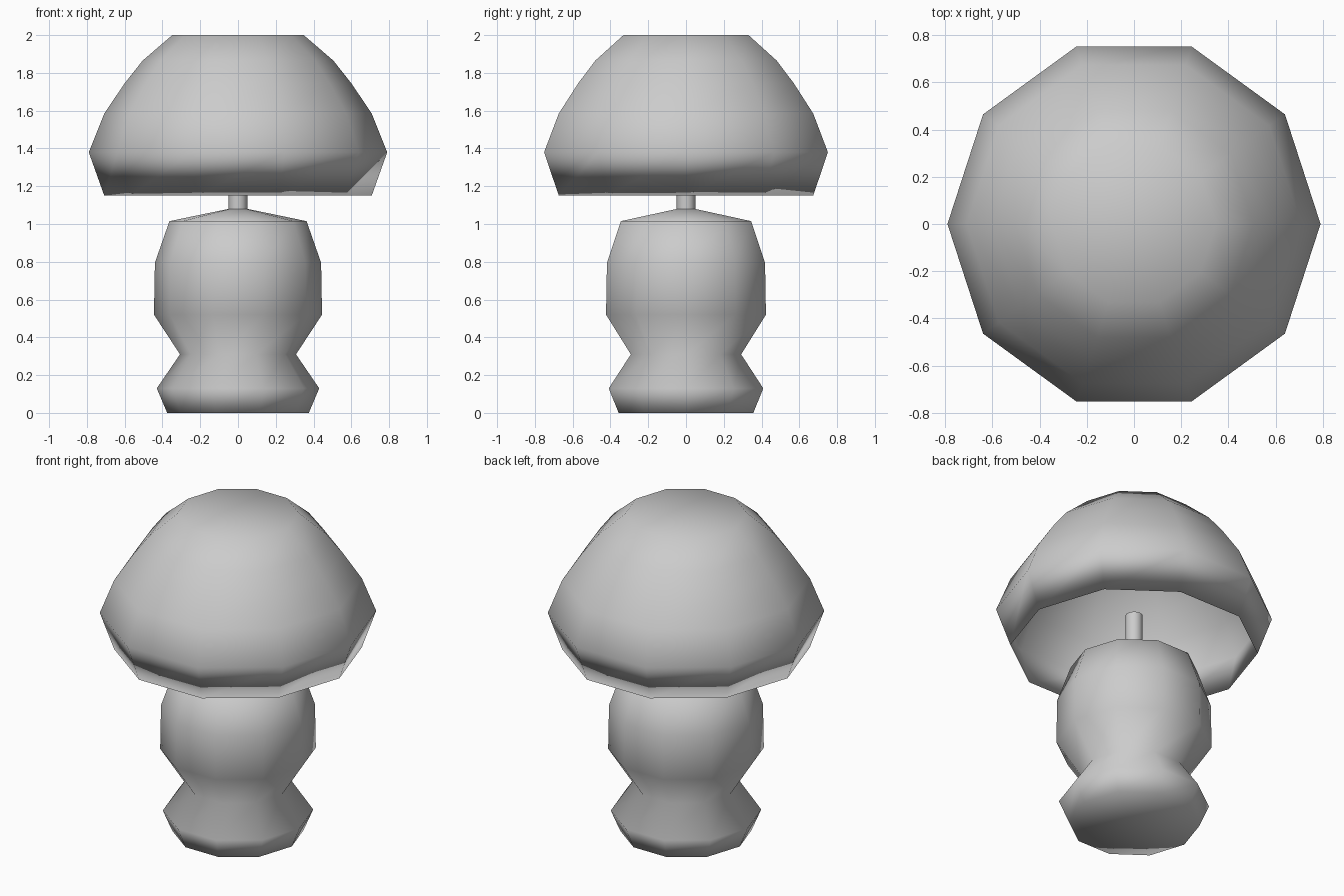
import bpy, bmesh
from math import cos, sin, tau

if "Cube" in bpy.data.objects:
    bpy.data.objects.remove(bpy.data.objects["Cube"])

SIDES = 10


def lathe(name, profile, sides=SIDES):
    """Spin an (r, z) profile round the z axis; r = 0 makes a pole point."""
    bm = bmesh.new()
    rings = []
    for r, z in profile:
        if r == 0:
            rings.append([bm.verts.new((0, 0, z))] * sides)
        else:
            rings.append([bm.verts.new((r * cos(tau * i / sides), r * sin(tau * i / sides), z))
                          for i in range(sides)])
    for a, b in zip(rings, rings[1:]):
        for i in range(sides):
            j = (i + 1) % sides
            corners = list(dict.fromkeys((a[i], a[j], b[j], b[i])))
            bm.faces.new(corners).smooth = True
    bmesh.ops.recalc_face_normals(bm, faces=bm.faces)
    mesh = bpy.data.meshes.new(name)
    bm.to_mesh(mesh)
    bm.free()
    obj = bpy.data.objects.new(name, mesh)
    bpy.context.collection.objects.link(obj)
    return obj


# Vase-shaped lamp body with flared foot
lathe("lamp_body", [(0, 0), (0.375, 0), (0.43, 0.13), (0.307, 0.31), (0.445, 0.52),
                    (0.44, 0.795), (0.363, 1.015), (0.05, 1.08), (0, 1.08)])

# Thin stem between body and shade
lathe("stem", [(0.05, 1.05), (0.05, 1.37)], 12)

# Thin-walled domed shade, open underneath
outer = [(0.708, 1.15), (0.79, 1.38), (0.708, 1.585), (0.6, 1.745), (0.505, 1.865), (0.348, 2.0), (0, 2.0)]
inner = [(0, 1.97), (0.335, 1.97), (0.485, 1.84), (0.58, 1.725), (0.68, 1.57), (0.757, 1.38)]
lathe("lamp_shade", inner + outer)
